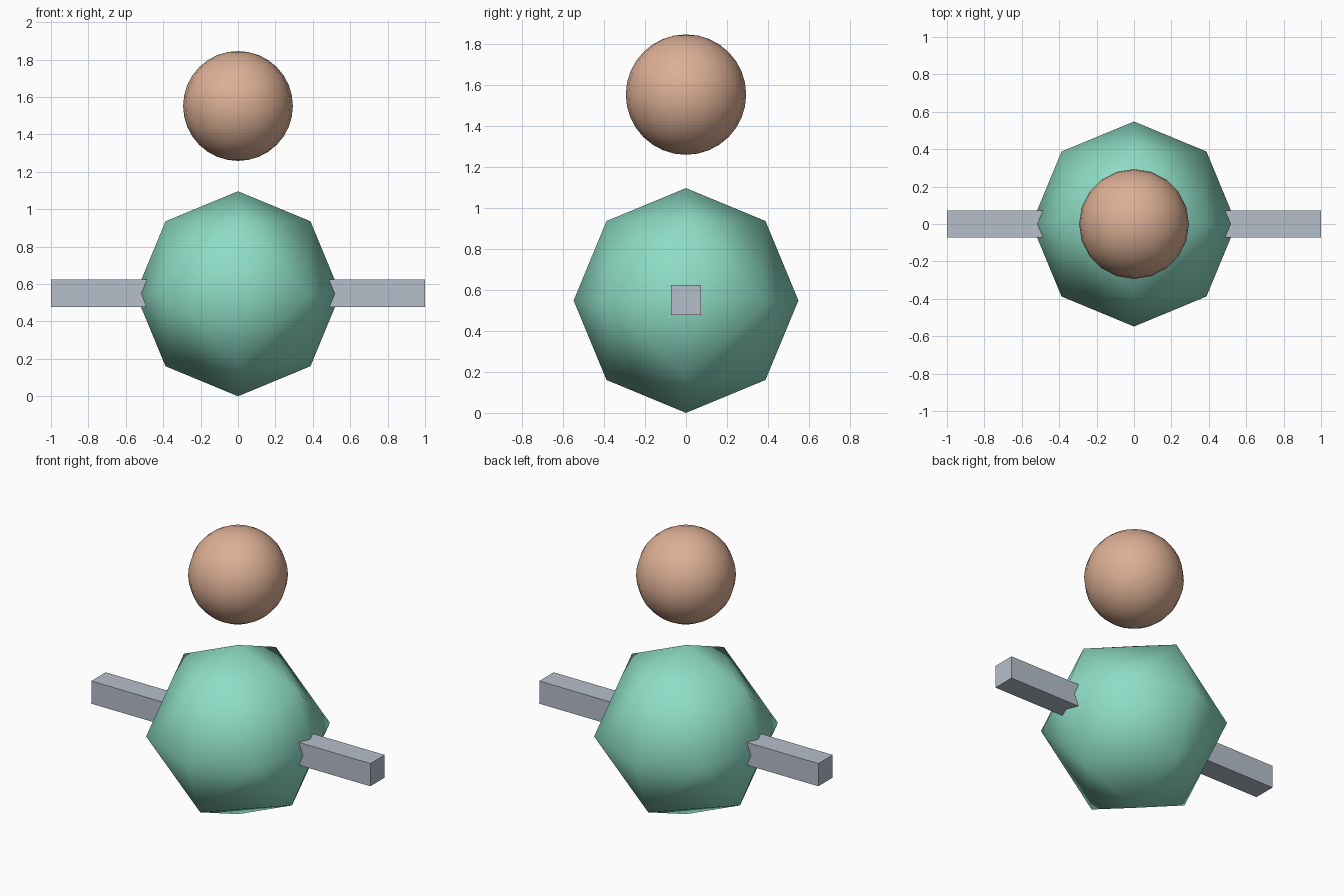
import bpy, bmesh
from mathutils import Vector

if "Cube" in bpy.data.objects:
    bpy.data.objects.remove(bpy.data.objects["Cube"])


def material(name, color):
    m = bpy.data.materials.new(name)
    m.diffuse_color = (*color, 1)
    m.use_nodes = True
    m.node_tree.nodes["Principled BSDF"].inputs["Base Color"].default_value = m.diffuse_color
    return m


def add_part(name, bm, mat, location, smooth):
    bmesh.ops.recalc_face_normals(bm, faces=bm.faces)
    for f in bm.faces:
        f.smooth = smooth
    mesh = bpy.data.meshes.new(name)
    bm.to_mesh(mesh)
    bm.free()
    mesh.materials.append(mat)
    obj = bpy.data.objects.new(name, mesh)
    obj.location = location
    bpy.context.collection.objects.link(obj)
    return obj


teal = material("mint green", (0.27, 0.72, 0.56))
peach = material("peach", (0.72, 0.43, 0.30))
grey = material("pale grey", (0.47, 0.52, 0.60))

# Body: octahedron, each face split in four and pushed out to a sphere
R = 0.548
bm = bmesh.new()
for sx in (-1, 1):
    for sy in (-1, 1):
        for sz in (-1, 1):
            a, b, c = Vector((sx, 0, 0)), Vector((0, sy, 0)), Vector((0, 0, sz))
            ab, bc, ca = a + b, b + c, c + a
            for tri in ((a, ab, ca), (b, bc, ab), (c, ca, bc), (ab, bc, ca)):
                bm.faces.new([bm.verts.new(p.normalized() * R) for p in tri])
bmesh.ops.remove_doubles(bm, verts=bm.verts, dist=1e-4)
add_part("body", bm, teal, (0, 0, R), True)

# Head: smooth ball floating above the body
bm = bmesh.new()
bmesh.ops.create_uvsphere(bm, u_segments=20, v_segments=16, radius=0.2935)
add_part("head", bm, peach, (0, 0, 1.552), True)

# Arms: one square bar running through the body
bm = bmesh.new()
bmesh.ops.create_cube(bm, size=1)
bmesh.ops.scale(bm, vec=(2.0, 0.147, 0.147), verts=bm.verts)
add_part("arm_bar", bm, grey, (0, 0, R + 0.002), False)
